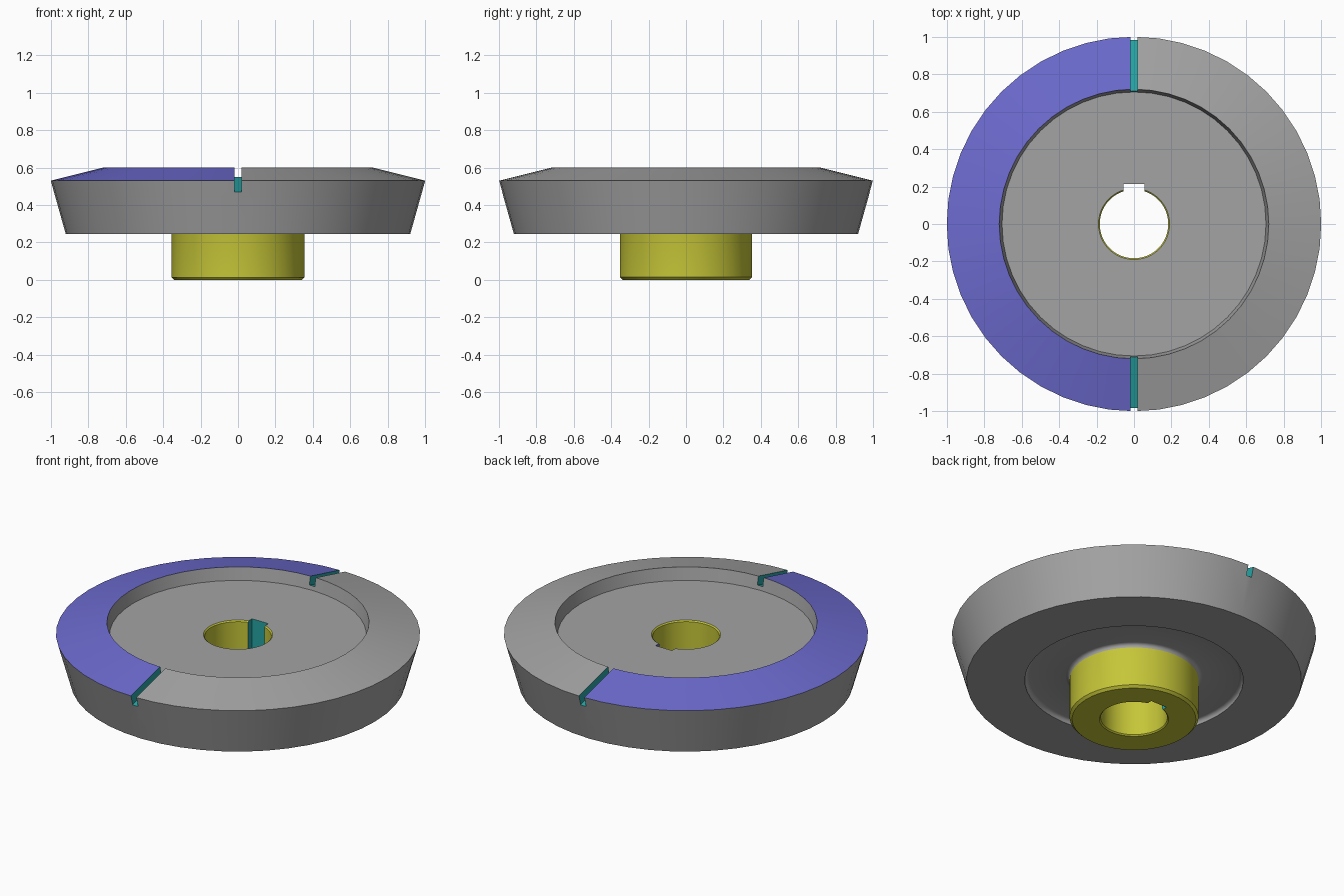
import bpy, bmesh, math

cube = bpy.data.objects.get("Cube")
if cube:
    bpy.data.objects.remove(cube, do_unlink=True)

SEGMENTS = 48
GREY, BLUE, YELLOW, TEAL = range(4)


def make_material(name, rgb):
    mat = bpy.data.materials.new(name)
    mat.use_nodes = True
    colour = (*rgb, 1.0)
    mat.diffuse_color = colour
    mat.node_tree.nodes["Principled BSDF"].inputs["Base Color"].default_value = colour
    return mat


MATERIALS = [
    make_material("grey metal", (0.37, 0.37, 0.37)),
    make_material("blue band", (0.15, 0.145, 0.62)),
    make_material("yellow hub", (0.56, 0.56, 0.04)),
    make_material("teal cut", (0.02, 0.37, 0.37)),
]


def to_object(bm, name):
    bmesh.ops.recalc_face_normals(bm, faces=bm.faces[:])
    mesh = bpy.data.meshes.new(name)
    bm.to_mesh(mesh)
    bm.free()
    for mat in MATERIALS:
        mesh.materials.append(mat)
    obj = bpy.data.objects.new(name, mesh)
    bpy.context.collection.objects.link(obj)
    return obj


def arc(cr, cz, radius, start, end, steps=4):
    """Points of a fillet in the (radius, height) plane, angles in degrees."""
    angles = [math.radians(start + (end - start) * i / steps) for i in range(steps + 1)]
    return [(cr + radius * math.cos(a), cz + radius * math.sin(a)) for a in angles]


def lathe(name, profile):
    """Turn a closed profile of ((r, z), colour of the band that follows)."""
    bm = bmesh.new()
    rings = []
    for i in range(SEGMENTS):
        a = 2 * math.pi * i / SEGMENTS
        rings.append([bm.verts.new((r * math.cos(a), r * math.sin(a), z))
                      for (r, z), _ in profile])
    n = len(profile)
    for i in range(SEGMENTS):
        p, q = rings[i], rings[(i + 1) % SEGMENTS]
        for j in range(n):
            k = (j + 1) % n
            face = bm.faces.new((p[j], q[j], q[k], p[k]))
            face.material_index = profile[j][1]
    return to_object(bm, name)


def prism_cutter(name, half_width, outline):
    """Extrude a (y, z) outline along x, both ways."""
    bm = bmesh.new()
    face = bm.faces.new([bm.verts.new((-half_width, y, z)) for y, z in outline])
    new = bmesh.ops.extrude_face_region(bm, geom=[face])["geom"]
    bmesh.ops.translate(bm, vec=(2 * half_width, 0, 0),
                        verts=[g for g in new if isinstance(g, bmesh.types.BMVert)])
    for f in bm.faces:
        f.material_index = TEAL
    obj = to_object(bm, name)
    obj.hide_render = True
    return obj


def cut(target, cutter):
    mod = target.modifiers.new("cut", "BOOLEAN")
    mod.operation = "DIFFERENCE"
    mod.solver = "EXACT"
    mod.object = cutter
    bpy.context.view_layer.objects.active = target
    bpy.ops.object.modifier_apply(modifier=mod.name)
    bpy.data.objects.remove(cutter, do_unlink=True)


# Turned section: hub outside, filleted underside groove, rim, recess, bore
hub = [((0.19, 0.0), YELLOW), ((0.34, 0.0), YELLOW), ((0.354, 0.014), YELLOW)]
groove = [(p, GREY) for p in arc(0.376, 0.25, 0.022, 180, 90)]
groove += [(p, GREY) for p in arc(0.578, 0.25, 0.022, 90, 0)]
rim = [((0.60, 0.245), GREY), ((0.92, 0.245), GREY), ((1.0, 0.53), BLUE),
       ((0.72, 0.60), GREY), ((0.705, 0.525), GREY)]
bore = [((0.19, 0.525), YELLOW), ((0.183, 0.518), YELLOW), ((0.183, 0.007), YELLOW)]
wheel = lathe("hub_wheel", hub + groove + rim + bore)

# The sloping rim face is blue on one half only
for face in wheel.data.polygons:
    if face.material_index == BLUE and face.center.x > 0:
        face.material_index = GREY

# Two sloping slots across the rim
for name, side in (("front_slot", -1), ("back_slot", 1)):
    outline = [(0.64, 0.57), (1.1, 0.436), (1.1, 0.7), (0.64, 0.7)]
    cut(wheel, prism_cutter(name, 0.018, [(side * y, z) for y, z in outline]))

# Keyway through the bore, with one blue side wall
key = prism_cutter("keyway", 0.055, [(0.05, -0.1), (0.213, -0.1), (0.213, 0.7), (0.05, 0.7)])
for face in key.data.polygons:
    if face.normal.x > 0.9:
        face.material_index = BLUE
cut(wheel, key)

# Smooth turned surfaces, sharp machined edges
bpy.ops.object.select_all(action="DESELECT")
wheel.select_set(True)
bpy.context.view_layer.objects.active = wheel
bpy.ops.object.shade_smooth_by_angle(angle=math.radians(30))
